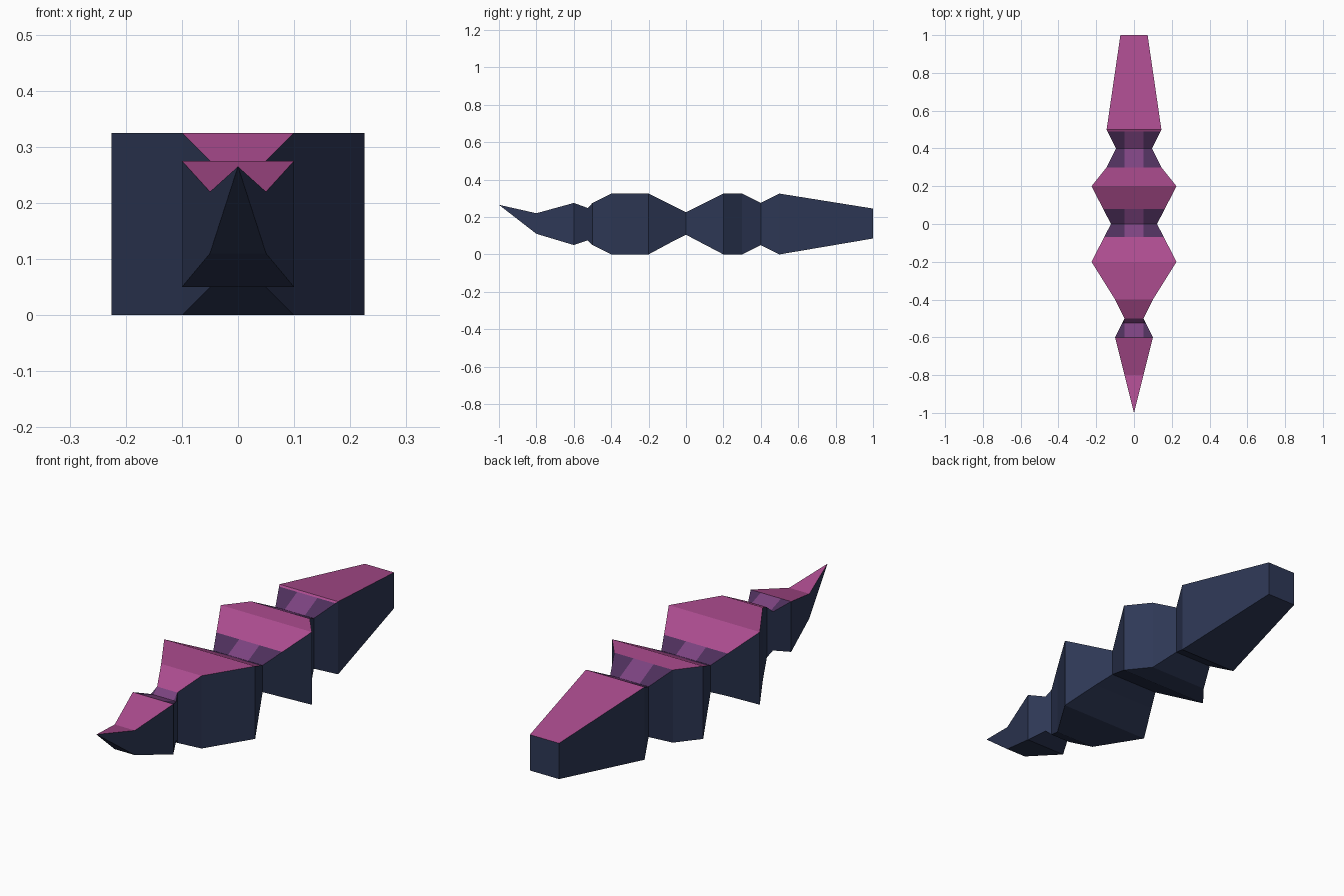
import bpy, bmesh

if "Cube" in bpy.data.objects:
    bpy.data.objects.remove(bpy.data.objects["Cube"])


def material(name, rgb):
    lin = [((c / 255 + 0.055) / 1.055) ** 2.4 for c in rgb]
    m = bpy.data.materials.new(name)
    m.diffuse_color = (*lin, 1)
    m.use_nodes = True
    m.node_tree.nodes["Principled BSDF"].inputs["Base Color"].default_value = m.diffuse_color
    return m


NAVY, PINK, PURPLE, DARK = range(4)
MATERIALS = [material("navy", (46, 56, 86)), material("pink", (172, 76, 143)),
             material("purple", (124, 67, 128)), material("dark purple", (78, 48, 92))]

# Cross-sections: y, half width, bottom z, top z, joint strip behind this section
SECTIONS = [
    (-1.00, 0.000, 0.265, 0.265, False),
    (-0.80, 0.050, 0.110, 0.220, False),
    (-0.60, 0.100, 0.050, 0.275, True),
    (-0.525, 0.0625, 0.075, 0.248, True),
    (-0.50, 0.050, 0.050, 0.275, False),
    (-0.40, 0.100, 0.000, 0.325, False),
    (-0.20, 0.225, 0.000, 0.325, False),
    (-0.07, 0.158, 0.070, 0.260, True),
    (0.00, 0.122, 0.105, 0.225, True),
    (0.08, 0.163, 0.063, 0.265, False),
    (0.20, 0.225, 0.000, 0.325, False),
    (0.30, 0.145, 0.000, 0.325, True),
    (0.40, 0.095, 0.050, 0.275, True),
    (0.49, 0.140, 0.005, 0.320, False),
    (0.50, 0.145, 0.000, 0.325, False),
    (1.00, 0.072, 0.085, 0.245, False),
]

# Segmented body, lofted through the cross-sections
bm = bmesh.new()
rings = []
for y, w, low, high, _ in SECTIONS:
    c = min(w, 0.05)
    points = [(-w, high), (-c, high), (c, high), (w, high), (w, low), (-w, low)]
    rings.append([bm.verts.new((x, y, z)) for x, z in points])

for a, b, section in zip(rings, rings[1:], SECTIONS):
    for i in range(6):
        j = (i + 1) % 6
        face = bm.faces.new((a[i], a[j], b[j], b[i]))
        if i < 3:  # top: pink plates, purple joints with darker edges
            face.material_index = PINK if not section[4] else PURPLE if i == 1 else DARK
        else:
            face.material_index = NAVY
bm.faces.new(rings[-1]).material_index = NAVY  # blunt rear end

# Merge the pointed tip and tidy the normals
bmesh.ops.remove_doubles(bm, verts=bm.verts, dist=0.0005)
bmesh.ops.dissolve_degenerate(bm, edges=bm.edges, dist=0.0005)
bmesh.ops.recalc_face_normals(bm, faces=bm.faces)

mesh = bpy.data.meshes.new("segmented_body")
bm.to_mesh(mesh)
bm.free()
for m in MATERIALS:
    mesh.materials.append(m)
body = bpy.data.objects.new("segmented_body", mesh)
bpy.context.collection.objects.link(body)
